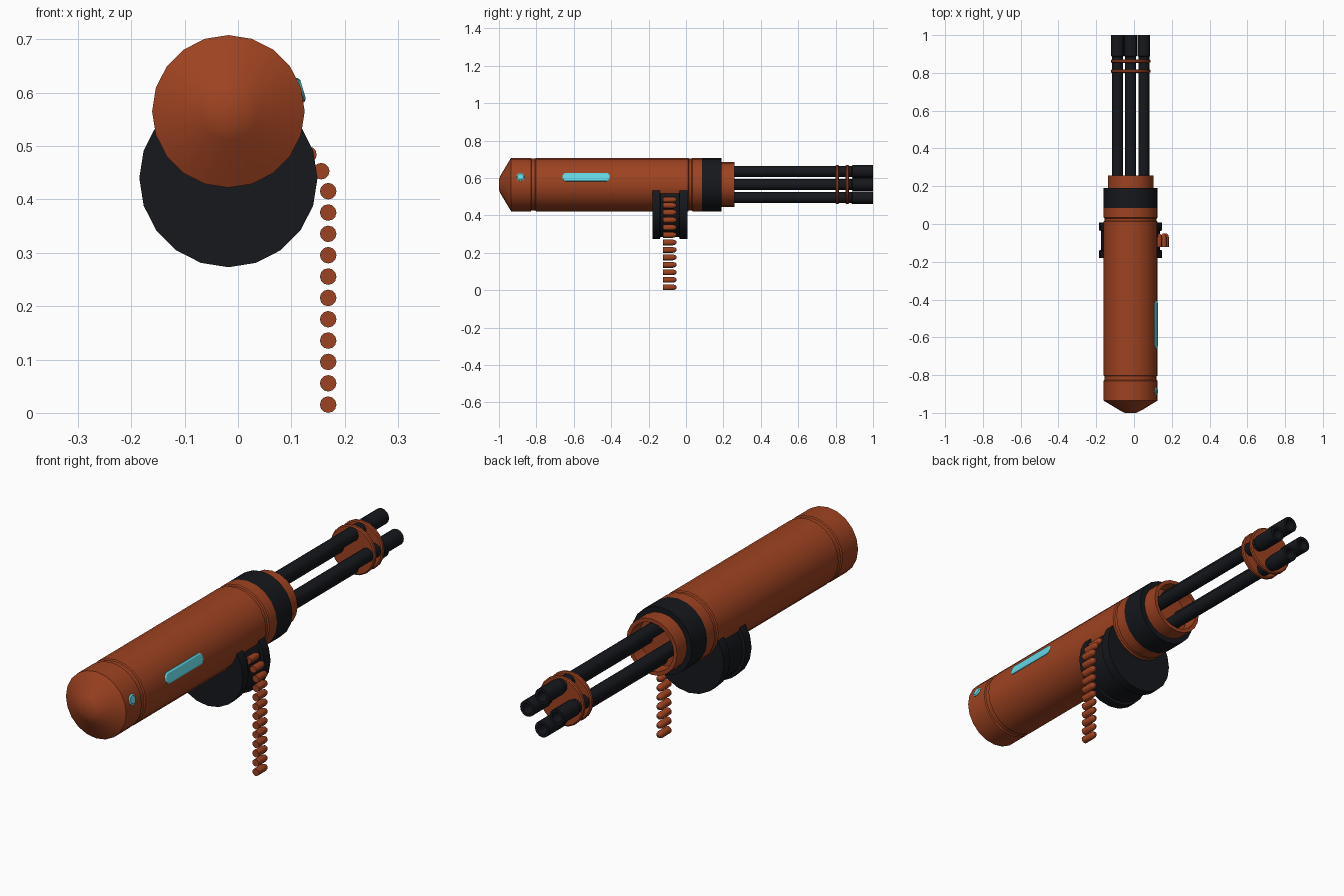
import bpy, bmesh, math
from mathutils import Vector

if "Cube" in bpy.data.objects:
    bpy.data.objects.remove(bpy.data.objects["Cube"])

CX, CZ = -0.018, 0.565   # main axis


def material(name, rgb):
    m = bpy.data.materials.new(name)
    m.diffuse_color = (*rgb, 1)
    m.use_nodes = True
    m.node_tree.nodes["Principled BSDF"].inputs["Base Color"].default_value = m.diffuse_color
    return m


RUST = material("rust", (0.34, 0.055, 0.015))
BLACK = material("black", (0.008, 0.009, 0.012))
CYAN = material("cyan", (0.12, 0.68, 0.78))


def finish(name, bm, mat):
    bmesh.ops.recalc_face_normals(bm, faces=bm.faces)
    me = bpy.data.meshes.new(name)
    bm.to_mesh(me)
    bm.free()
    ob = bpy.data.objects.new(name, me)
    bpy.context.collection.objects.link(ob)
    me.materials.append(mat)
    bpy.ops.object.select_all(action='DESELECT')
    ob.select_set(True)
    bpy.context.view_layer.objects.active = ob
    bpy.ops.object.shade_smooth_by_angle(angle=math.radians(30))
    return ob


def lathe(name, profile, mat, x=CX, z=CZ, sides=20):
    """Revolve (radius, y) points about a y-parallel axis, capping both ends."""
    bm = bmesh.new()
    rings = []
    for r, y in profile:
        rings.append([bm.verts.new((x + r * math.cos(2 * math.pi * i / sides), y,
                                    z + r * math.sin(2 * math.pi * i / sides)))
                      for i in range(sides)])
    for a, b in zip(rings, rings[1:]):
        for i in range(sides):
            j = (i + 1) % sides
            bm.faces.new((a[i], a[j], b[j], b[i]))
    bm.faces.new(rings[0])
    bm.faces.new(rings[-1])
    return finish(name, bm, mat)


# Housing with tapered rear cap and two seam grooves
R, G = 0.143, 0.138
lathe("housing", [(0.03, -1.0), (0.055, -0.988), (R, -0.935), (R, -0.83), (G, -0.826),
                  (G, -0.806), (R, -0.802), (R, 0.012), (G, 0.016), (G, 0.03),
                  (R, 0.034), (R, 0.086)], RUST)
lathe("front_band", [(R, 0.086), (R, 0.19)], BLACK)

# Open collar around the barrels
lathe("collar", [(0.12, 0.185), (0.12, 0.258), (0.104, 0.258), (0.104, 0.192)], RUST)

# Four barrels with thicker hollow muzzles
for i in range(4):
    a = i * math.pi / 2
    bx, bz = CX + 0.07 * math.cos(a), CZ + 0.07 * math.sin(a)
    lathe(f"barrel_{i}", [(0.029, 0.18), (0.029, 0.9)], BLACK, bx, bz, 16)
    lathe(f"muzzle_{i}", [(0.029, 0.885), (0.034, 0.89), (0.034, 1.0),
                          (0.022, 1.0), (0.022, 0.95)], BLACK, bx, bz, 16)

# Clamp plates near the muzzles
for i, y in enumerate((0.80, 0.853)):
    lathe(f"barrel_clamp_{i}", [(0.1, y), (0.105, y + 0.004), (0.105, y + 0.014),
                                (0.1, y + 0.018)], RUST)

# Ammunition drum with two flanges
lathe("ammo_drum", [(0.167, -0.18), (0.167, -0.14), (0.156, -0.137), (0.156, -0.037),
                    (0.167, -0.034), (0.167, 0.008)], BLACK, CX, 0.44)

# Hanging cartridge belt
belt = [(0.169, 0.0155 + 0.04 * i) for i in range(11)] + [(0.156, 0.453), (0.132, 0.484)]
for i, (x, z) in enumerate(belt):
    lathe(f"cartridge_{i}", [(0.0155, -0.122), (0.0155, -0.07), (0.012, -0.058),
                             (0.005, -0.05)], RUST, x, z, 12)


# Glowing inserts on the right side
def insert(name, y0, y1, hw):
    ang = math.radians(16.5)
    n = Vector((math.cos(ang), 0, math.sin(ang)))
    t = Vector((-math.sin(ang), 0, math.cos(ang)))
    c = Vector((CX, 0, CZ))
    bm = bmesh.new()
    loops = []
    for h, s in ((0.125, 1), (0.142, 1), (0.146, 0.75)):
        ring = []
        for k in range(16):
            a = math.pi * (k + 0.5) / 8
            y = (y1 - hw if math.cos(a) > 0 else y0 + hw) + hw * s * math.cos(a)
            ring.append(bm.verts.new(c + n * h + t * (hw * s * math.sin(a)) + Vector((0, y, 0))))
        loops.append(ring)
    for a, b in zip(loops, loops[1:]):
        for k in range(16):
            j = (k + 1) % 16
            bm.faces.new((a[k], a[j], b[j], b[k]))
    bm.faces.new(loops[0])
    bm.faces.new(loops[-1])
    finish(name, bm, CYAN)


insert("light_strip", -0.662, -0.405, 0.024)
insert("light_dot", -0.907, -0.863, 0.022)
